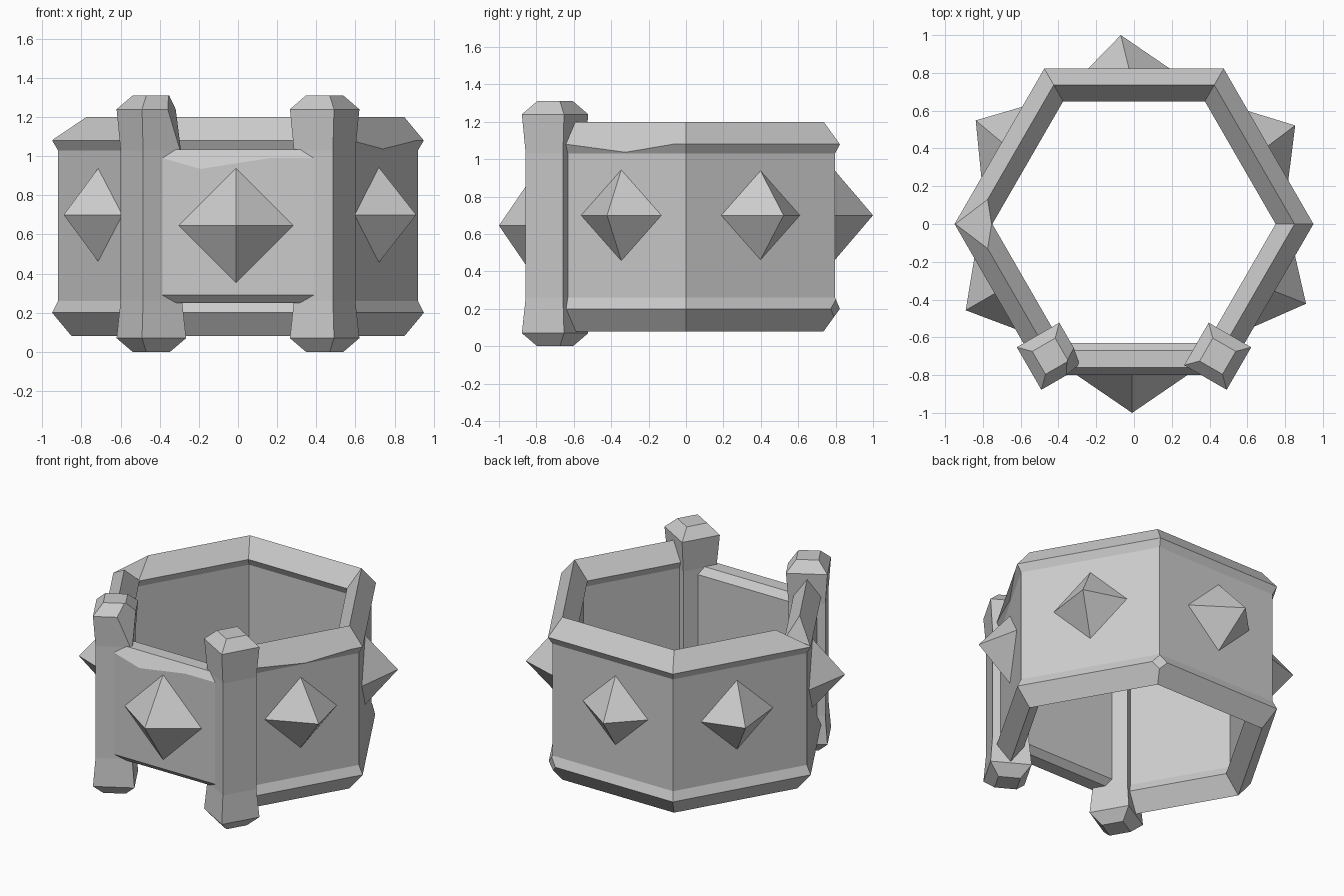
import bpy, bmesh
from math import cos, sin, radians
from mathutils import Vector

if "Cube" in bpy.data.objects:
    bpy.data.objects.remove(bpy.data.objects["Cube"])

metal = bpy.data.materials.new("plain grey")
metal.diffuse_color = (0.6, 0.6, 0.6, 1)
metal.use_nodes = True
metal.node_tree.nodes["Principled BSDF"].inputs["Base Color"].default_value = metal.diffuse_color


def loft(rows):
    """Skin a list of equal-sized closed loops and cap both ends."""
    bm = bmesh.new()
    vs = [[bm.verts.new(p) for p in row] for row in rows]
    n = len(rows[0])
    for a, b in zip(vs, vs[1:]):
        for j in range(n):
            k = (j + 1) % n
            bm.faces.new((a[j], a[k], b[k], b[j]))
    bm.faces.new(vs[0])
    bm.faces.new(vs[-1])
    return bm, vs


def dent(bm, va, vb, start, mid, end, move):
    """Pull the middle of a straight edge out of line, as a worn chip."""
    a, b = va.co.copy(), vb.co.copy()
    last = va
    done = 0.0
    for t in (start, mid, end):
        edge = bm.edges.get((last, vb))
        _, v = bmesh.utils.edge_split(edge, last, (t - done) / (1 - done))
        v.co = a.lerp(b, t)
        if t == mid:
            v.co += Vector(move)
        last, done = v, t


def finish(bm, name):
    bmesh.ops.recalc_face_normals(bm, faces=bm.faces)
    me = bpy.data.meshes.new(name)
    bm.to_mesh(me)
    bm.free()
    me.materials.append(metal)
    ob = bpy.data.objects.new(name, me)
    bpy.context.collection.objects.link(ob)
    return ob


# Five-sided open hexagonal band with ridged rims top and bottom
profile = [(0.92, 0.26), (0.92, 1.03), (0.95, 1.08), (0.85, 1.20), (0.75, 1.08),
           (0.78, 1.03), (0.78, 0.26), (0.75, 0.20), (0.85, 0.08), (0.95, 0.20)]
corners = [Vector((cos(radians(a)), sin(radians(a)))) for a in range(-60, 241, 60)]
corners[0] = corners[1].lerp(corners[0], 0.9)
corners[-1] = corners[-2].lerp(corners[-1], 0.9)
bm, vs = loft([[(c.x * r, c.y * r, z) for r, z in profile] for c in corners])
dent(bm, vs[0][2], vs[1][2], 0.135, 0.55, 0.905, (-0.017, 0.01, -0.043))
# worn corners: left top ridge and back right lower rim
bmesh.ops.bevel(bm, geom=[vs[4][3]], offset=0.15, segments=1, affect='VERTICES')
bmesh.ops.bevel(bm, geom=[vs[2][9]], offset=0.056, segments=1, affect='VERTICES')
finish(bm, "hexagonal_band")


# Lower front panel with chamfered edges
def slab(w, y0, y1, z):
    return [(-w, y0, z), (w, y0, z), (w, y1, z), (-w, y1, z)]


bm, vs = loft([slab(0.33, -0.76, -0.67, 0.25), slab(0.40, -0.80, -0.63, 0.29),
               slab(0.40, -0.80, -0.63, 0.99), slab(0.33, -0.76, -0.67, 1.035)])
dent(bm, vs[2][0], vs[2][1], 0.02, 0.26, 0.70, (0, 0, -0.055))
finish(bm, "front_panel")

# Square corner posts with flared, chamfered ends
for side, name in ((1, "right_post"), (-1, "left_post")):
    rows = []
    for z, w in ((0, 0.14), (0.07, 0.26), (0.26, 0.23), (1.03, 0.23), (1.24, 0.26), (1.31, 0.14)):
        r = w / 2 ** 0.5
        rows.append([(side * (0.443 + r * cos(radians(15 + 90 * k))),
                      -0.70 + r * sin(radians(15 + 90 * k)), z) for k in range(4)])
    bm, vs = loft(rows)
    if side < 0:  # broken inner corner of the left post
        p, q, s = (Vector(c) for c in
                   ((-0.29, -0.735, 1.02), (-0.318, -0.655, 1.24), (-0.36, -0.805, 1.24)))
        n = (q - p).cross(s - p).normalized()
        if n.x < 0:
            n = -n
        cut = bmesh.ops.bisect_plane(bm, geom=bm.verts[:] + bm.edges[:] + bm.faces[:],
                                     plane_co=p, plane_no=n, clear_outer=True)
        bmesh.ops.holes_fill(bm, edges=[e for e in bm.edges if e.is_boundary], sides=0)
    finish(bm, name)


# Diamond studs, one on each side: angle, base shift, tip shift, centre height, half size
studs = [("front_stud", -90, -0.01, -0.01, 0.645, 0.30, 0.30),
         ("front_right_stud", -30, 0.06, 0.09, 0.70, 0.25, 0.245),
         ("back_right_stud", 30, 0.0, 0.025, 0.70, 0.245, 0.24),
         ("back_stud", 90, 0.02, 0.07, 0.70, 0.25, 0.24),
         ("back_left_stud", 150, -0.02, -0.056, 0.70, 0.25, 0.24),
         ("front_left_stud", 210, -0.05, -0.05, 0.70, 0.25, 0.24)]
for name, ang, shift, tip_shift, z, w, h in studs:
    a = radians(ang)
    out, along, up = Vector((cos(a), sin(a), 0)), Vector((-sin(a), cos(a), 0)), Vector((0, 0, 1))
    base = out * 0.795 + along * shift + up * z
    bm = bmesh.new()
    ring = [bm.verts.new(base + d) for d in (along * w, up * h, along * -w, up * -h)]
    tip = bm.verts.new(out + along * tip_shift + up * z)
    bm.faces.new(ring)
    for i in range(4):
        bm.faces.new((ring[i], ring[(i + 1) % 4], tip))
    finish(bm, name)
